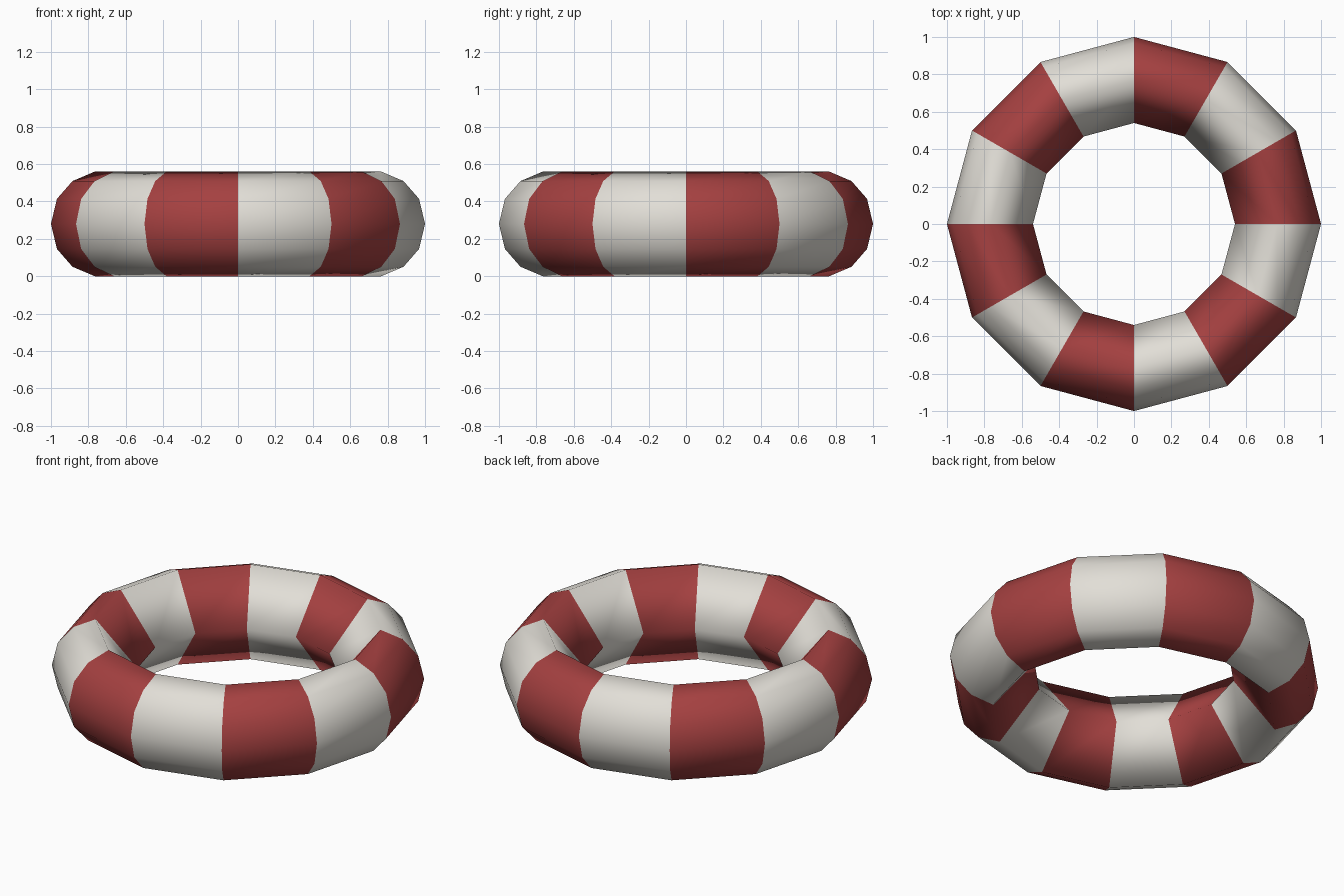
import bpy, bmesh, math

if "Cube" in bpy.data.objects:
    bpy.data.objects.remove(bpy.data.objects["Cube"])

SEGS = 12                          # segments around the ring
# Tube section (radius, height): rounded outside, pointed inside
UPPER = [(1.0, 0.28), (0.968, 0.414), (0.885, 0.509), (0.765, 0.56)]
PROFILE = UPPER + [(0.54, 0.28)] + [(r, 0.56 - z) for r, z in reversed(UPPER[1:])]

def material(name, rgb):
    m = bpy.data.materials.new(name)
    m.diffuse_color = (*rgb, 1.0)
    m.use_nodes = True
    m.node_tree.nodes["Principled BSDF"].inputs["Base Color"].default_value = m.diffuse_color
    return m

# Sweep the section around the vertical axis
bm = bmesh.new()
rings = []
for i in range(SEGS):
    a = 2 * math.pi * i / SEGS
    rings.append([bm.verts.new((r * math.cos(a), r * math.sin(a), z)) for r, z in PROFILE])

# Alternating red and white bands, one per segment
n = len(PROFILE)
for i in range(SEGS):
    p, q = rings[i], rings[(i + 1) % SEGS]
    for j in range(n):
        k = (j + 1) % n
        f = bm.faces.new((p[j], q[j], q[k], p[k]))
        f.material_index = i % 2
        f.smooth = True
bmesh.ops.recalc_face_normals(bm, faces=bm.faces)

mesh = bpy.data.meshes.new("float_ring")
bm.to_mesh(mesh)
bm.free()
mesh.materials.append(material("red", (0.376, 0.052, 0.052)))
mesh.materials.append(material("off white", (0.76, 0.735, 0.68)))
bpy.context.collection.objects.link(bpy.data.objects.new("float_ring", mesh))
